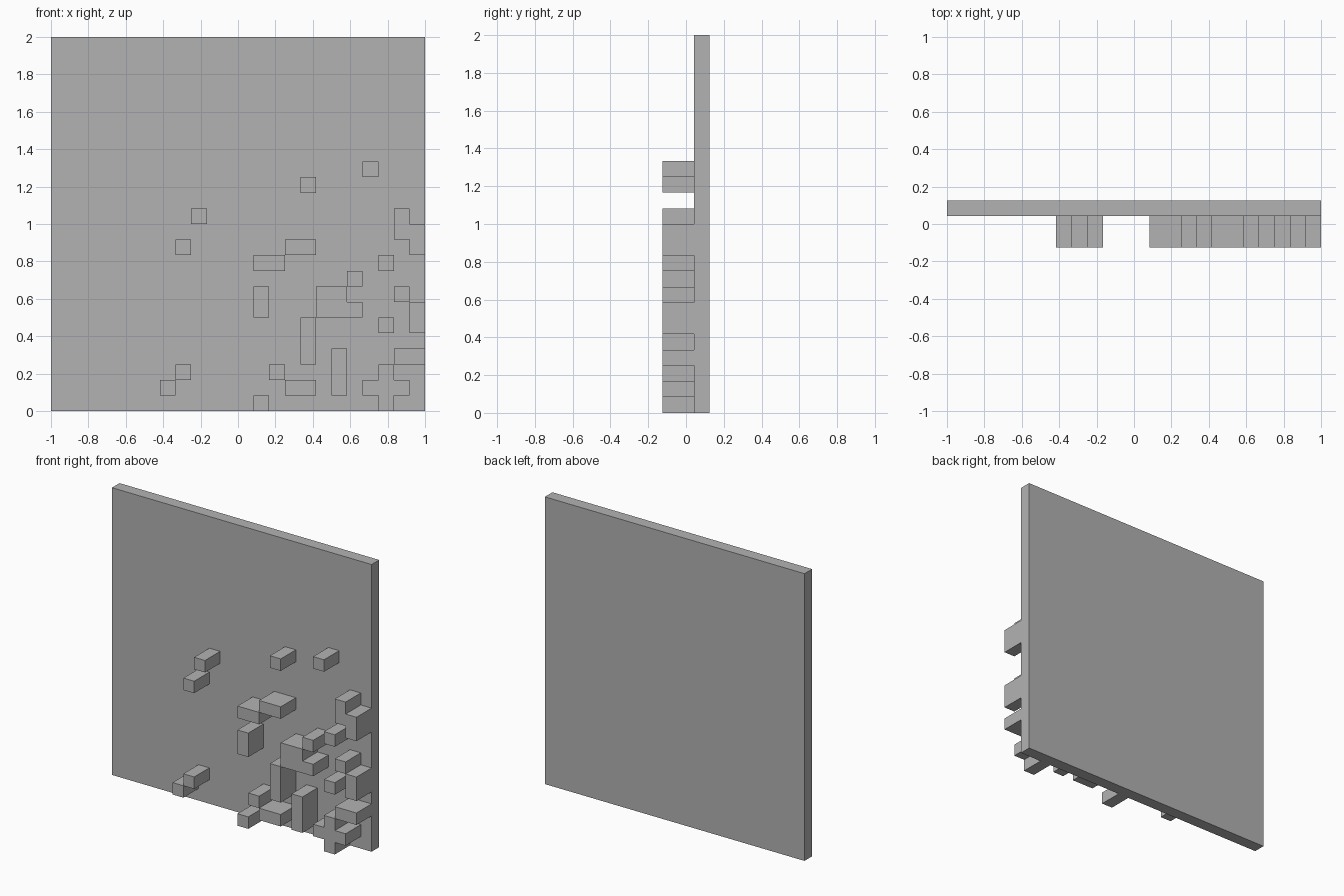
import bpy
import bmesh

if "Cube" in bpy.data.objects:
    bpy.data.objects.remove(bpy.data.objects["Cube"])

# Everything sits on a 24 x 24 grid of square cells
CELL = 2 / 24
FRONT, JOINT, BACK = -1.5 * CELL, 0.5 * CELL, 1.5 * CELL

stone = bpy.data.materials.new("plain grey")
stone.diffuse_color = (0.448, 0.448, 0.448, 1)
stone.use_nodes = True
stone.node_tree.nodes["Principled BSDF"].inputs["Base Color"].default_value = stone.diffuse_color


def slab(name, col, row, pattern, y_back, y_front):
    """Extrude a cell pattern (text rows, top row first) from y_back to y_front."""
    bm = bmesh.new()
    for up, line in enumerate(reversed(pattern)):
        for across, mark in enumerate(line):
            if mark == "#":
                x = -1 + (col + across) * CELL
                z = (row + up) * CELL
                corners = ((x, z), (x + CELL, z), (x + CELL, z + CELL), (x, z + CELL))
                bm.faces.new([bm.verts.new((cx, y_back, cz)) for cx, cz in corners])
    bmesh.ops.remove_doubles(bm, verts=bm.verts[:], dist=CELL / 100)
    result = bmesh.ops.extrude_face_region(bm, geom=bm.faces[:])
    moved = [v for v in result["geom"] if isinstance(v, bmesh.types.BMVert)]
    bmesh.ops.translate(bm, verts=moved, vec=(0, y_front - y_back, 0))
    bmesh.ops.recalc_face_normals(bm, faces=bm.faces[:])
    bmesh.ops.dissolve_limit(bm, angle_limit=0.01, verts=bm.verts[:], edges=bm.edges[:])
    mesh = bpy.data.meshes.new(name)
    bm.to_mesh(mesh)
    bm.free()
    mesh.materials.append(stone)
    obj = bpy.data.objects.new(name, mesh)
    bpy.context.collection.objects.link(obj)
    return obj


# Back panel
slab("back_panel", 0, 0, ["#" * 24] * 24, BACK, JOINT)

# Single raised blocks (column, row)
for col, row in [(20, 15), (16, 14), (9, 12), (8, 10), (21, 9), (19, 8), (22, 7),
                 (21, 5), (8, 2), (14, 2), (7, 1), (13, 0)]:
    slab("single_block", col, row, ["#"], JOINT, FRONT)

# Raised bars, wide or tall
for col, row, wide, tall in [(15, 10, 2, 1), (13, 9, 2, 1), (13, 6, 1, 2), (16, 3, 1, 3),
                             (23, 5, 1, 2), (22, 3, 2, 1), (18, 1, 1, 3), (15, 1, 2, 1)]:
    slab("raised_bar", col, row, ["#" * wide] * tall, JOINT, FRONT)

# Raised clusters with stepped outlines
slab("zigzag_cluster", 22, 10, ["#.", "##", ".#"], JOINT, FRONT)
slab("stepped_cluster", 17, 6, ["##.", "###"], JOINT, FRONT)
slab("cross_cluster", 20, 0, [".#.", "###", ".#."], JOINT, FRONT)
